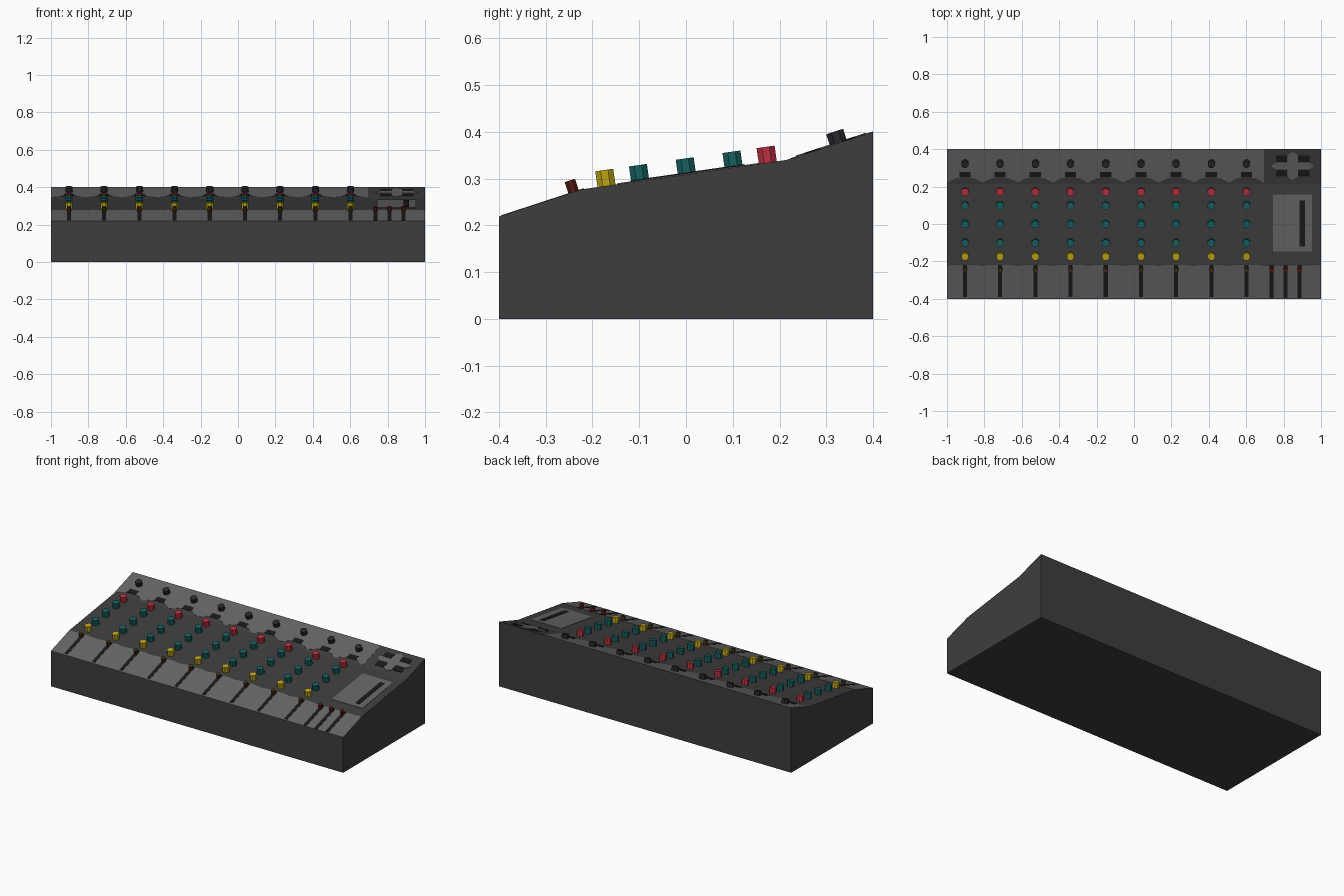
import bpy, bmesh, math
from mathutils import Matrix

if "Cube" in bpy.data.objects:
    bpy.data.objects.remove(bpy.data.objects["Cube"])

PROFILE = [(-0.4, 0.218), (-0.217, 0.278), (0.215, 0.34), (0.4, 0.4)]
COLUMNS = [-0.904 + 0.1882 * i for i in range(9)]


def mat(name, r, g, b):
    m = bpy.data.materials.new(name)
    m.diffuse_color = (r, g, b, 1)
    m.use_nodes = True
    m.node_tree.nodes["Principled BSDF"].inputs["Base Color"].default_value = m.diffuse_color
    return m


CASE = mat("case_grey", 0.048, 0.048, 0.048)
PANEL = mat("panel_grey", 0.13, 0.13, 0.13)
BLACK = mat("black", 0.01, 0.01, 0.01)
KNOB = mat("knob_grey", 0.022, 0.022, 0.026)
TEAL = mat("teal", 0.008, 0.12, 0.12)
RED = mat("red", 0.5, 0.03, 0.05)
YELLOW = mat("yellow", 0.5, 0.38, 0.004)
BROWN = mat("dark_red", 0.1, 0.012, 0.006)
OLIVE = mat("dark_olive", 0.06, 0.035, 0.008)


def surf(y):
    """Height and slope angle of the top surface at y."""
    for (y0, z0), (y1, z1) in zip(PROFILE, PROFILE[1:]):
        if y <= y1 + 1e-6:
            break
    return z0 + (y - y0) * (z1 - z0) / (y1 - y0), math.atan2(z1 - z0, y1 - y0)


def finish(name, bm, material):
    bmesh.ops.recalc_face_normals(bm, faces=bm.faces)
    me = bpy.data.meshes.new(name)
    bm.to_mesh(me)
    bm.free()
    me.materials.append(material)
    ob = bpy.data.objects.new(name, me)
    bpy.context.collection.objects.link(ob)
    return ob


def prism(name, pts, vec, material):
    bm = bmesh.new()
    f = bm.faces.new([bm.verts.new(p) for p in pts])
    ext = bmesh.ops.extrude_face_region(bm, geom=[f])["geom"]
    bmesh.ops.translate(bm, vec=vec, verts=[v for v in ext if isinstance(v, bmesh.types.BMVert)])
    return finish(name, bm, material)


def plate(name, outline, lift, material):
    """Thin plate lying on the sloped top, outline in x, y."""
    pts = [(x, y, surf(y)[0] + lift) for x, y in outline]
    return prism(name, pts, (0, 0, -lift - 0.002), material)


def rect(name, x, y, w, d, lift, material):
    a, b, c, e = x - w / 2, x + w / 2, y - d / 2, y + d / 2
    return plate(name, [(a, c), (b, c), (b, e), (a, e)], lift, material)


def knob(name, x, y, r, h, material, sides=8):
    z, ang = surf(y)
    bm = bmesh.new()
    m = (Matrix.Translation((x, y, z)) @ Matrix.Rotation(ang, 4, 'X')
         @ Matrix.Translation((0, 0, h / 2 - 0.002)) @ Matrix.Rotation(math.pi / sides, 4, 'Z'))
    bmesh.ops.create_cone(bm, cap_ends=True, segments=sides, radius1=r, radius2=r,
                          depth=h + 0.004, matrix=m)
    return finish(name, bm, material)


# Wedge case
prism("case", [(-1, y, z) for y, z in [(-0.4, 0)] + PROFILE + [(0.4, 0)]], (2, 0, 0), CASE)

# Light panels with notched edges
back_edge, front_edge = [(-1, 0.222)], [(-1, -0.222)]
for x in COLUMNS:
    back_edge += [(x - 0.045, 0.247), (x + 0.045, 0.247), (x + 0.094, 0.222)]
    front_edge += [(x - 0.045, -0.218), (x + 0.045, -0.218), (x + 0.094, -0.224)]
plate("back_panel", back_edge + [(back_edge[-1][0], 0.4), (-1, 0.4)], 0.001, PANEL)
plate("front_panel", front_edge + [(1, -0.22), (1, -0.4), (-1, -0.4)], 0.001, PANEL)

# Channel strips
for i, x in enumerate(COLUMNS):
    n = str(i + 1)
    knob("gain_knob_" + n, x, 0.326, 0.0205, 0.026, KNOB)
    rect("channel_button_" + n, x, 0.263, 0.06, 0.03, 0.003, BLACK)
    knob("red_knob_" + n, x, 0.175, 0.021, 0.034, RED)
    for j, y in enumerate((0.102, 0.002, -0.098)):
        knob("teal_knob_%s_%d" % (n, j + 1), x, y, 0.021, 0.034, TEAL)
    knob("yellow_knob_" + n, x, -0.17, 0.021, 0.034, YELLOW)
    rect("fader_slot_" + n, x, -0.305, 0.022, 0.172, 0.002, BLACK)
    knob("fader_cap_" + n, x, -0.24, 0.0125, 0.027, OLIVE)

# Master faders
for i, x in enumerate((0.735, 0.81, 0.885)):
    rect("master_slot_%d" % (i + 1), x, -0.307, 0.022, 0.178, 0.002, BLACK)
    knob("master_cap_%d" % (i + 1), x, -0.24, 0.0125, 0.027, BROWN)

# Display plate with long slot
rect("display_plate", 0.848, 0.005, 0.21, 0.304, 0.002, PANEL)
rect("display_slot", 0.9, 0.003, 0.028, 0.244, 0.004, BLACK)

# Direction pad: pointed cross and four corner buttons
cx, cy = 0.848, 0.31
quarter = [(0.115, 0), (0.09, 0.018), (0.028, 0.018), (0.028, 0.058), (0, 0.075)]
half = quarter + [(-x, y) for x, y in quarter[-2::-1]]
cross = half + [(x, -y) for x, y in half[-2:0:-1]]
plate("pad_cross", [(cx + x, cy + y) for x, y in cross], 0.003, PANEL)
for i, (sx, sy) in enumerate(((-1, -1), (1, -1), (-1, 1), (1, 1))):
    rect("pad_button_%d" % (i + 1), cx + sx * 0.06, cy + sy * 0.038, 0.06, 0.034, 0.002, BLACK)
